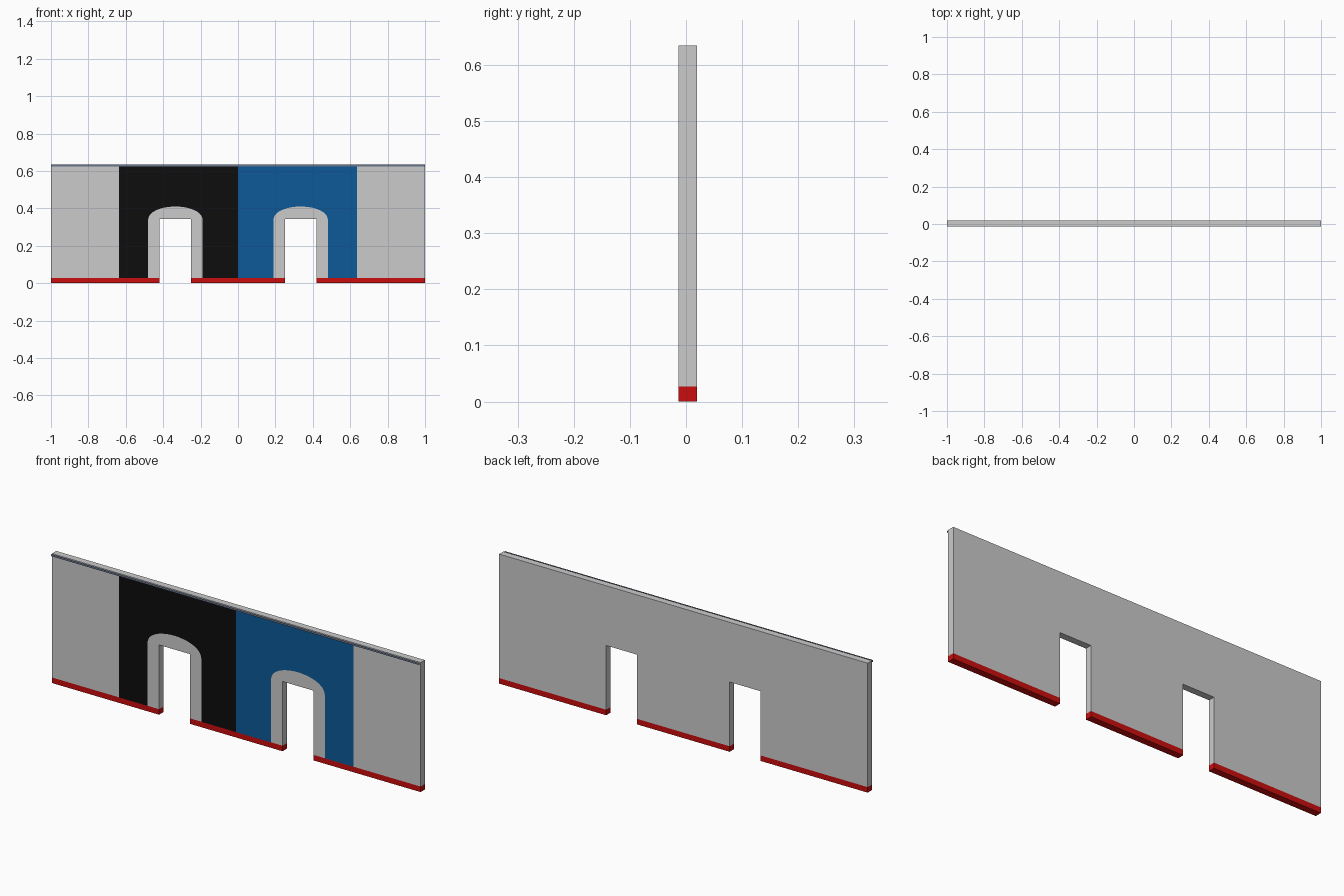
import bpy, bmesh
from math import cos, sin, pi

if "Cube" in bpy.data.objects:
    bpy.data.objects.remove(bpy.data.objects["Cube"])

HALF, TOP, SKIRT = 1.0, 0.635, 0.027
FRONT, BACK = -0.013, 0.02
DOOR_X, DOOR_HALF, DOOR_TOP = 0.335, 0.084, 0.342


def material(name, rgb):
    m = bpy.data.materials.new(name)
    m.diffuse_color = (*rgb, 1)
    m.use_nodes = True
    m.node_tree.nodes["Principled BSDF"].inputs["Base Color"].default_value = m.diffuse_color
    return m


def slab(name, outline, y0, y1=None, mat=None):
    """Flat shape drawn in x/z at y0, extruded to y1 when given."""
    bm = bmesh.new()
    face = bm.faces.new([bm.verts.new((x, y0, z)) for x, z in outline])
    if y1 is not None:
        ext = bmesh.ops.extrude_face_region(bm, geom=[face])
        moved = [v for v in ext["geom"] if isinstance(v, bmesh.types.BMVert)]
        bmesh.ops.translate(bm, verts=moved, vec=(0, y1 - y0, 0))
        bmesh.ops.recalc_face_normals(bm, faces=bm.faces)
    mesh = bpy.data.meshes.new(name)
    bm.to_mesh(mesh)
    bm.free()
    ob = bpy.data.objects.new(name, mesh)
    bpy.context.collection.objects.link(ob)
    if mat:
        mesh.materials.append(mat)
    return ob


def rect(x0, x1, z0, z1):
    return [(x0, z0), (x1, z0), (x1, z1), (x0, z1)]


red = material("red", (0.6, 0.004, 0.004))
black = material("black", (0.004, 0.004, 0.004))
blue = material("blue", (0.004, 0.1, 0.32))
slate = material("slate", (0.14, 0.18, 0.28))

# Wall with two door notches
outline = [(-HALF, SKIRT)]
for c in (-DOOR_X, DOOR_X):
    l, r = c - DOOR_HALF, c + DOOR_HALF
    outline += [(l, SKIRT), (l, DOOR_TOP), (r, DOOR_TOP), (r, SKIRT)]
outline += [(HALF, SKIRT), (HALF, TOP), (-HALF, TOP)]
slab("wall", outline, FRONT, BACK)

# Skirting between the doors
inner, outer = DOOR_X - DOOR_HALF, DOOR_X + DOOR_HALF
for i, (x0, x1) in enumerate([(-HALF, -outer), (-inner, inner), (outer, HALF)]):
    slab(f"skirting_{i + 1}", rect(x0, x1, 0, SKIRT), FRONT, BACK, red)

# Painted panels, leaving a bare arched surround around each door
SPRING, RISE, ARCH_HALF = 0.335, 0.075, 0.146
for name, x0, x1, c, mat in (("black_panel", -0.636, 0, -DOOR_X, black),
                             ("blue_panel", 0, 0.636, DOOR_X, blue)):
    arch = [(c - ARCH_HALF * cos(pi * i / 20), SPRING + RISE * sin(pi * i / 20) ** 0.9)
            for i in range(21)]
    slab(name, [(x0, SKIRT), (c - ARCH_HALF, SKIRT)] + arch +
         [(c + ARCH_HALF, SKIRT), (x1, SKIRT), (x1, 0.627), (x0, 0.627)],
         FRONT - 0.001, mat=mat)

# Thin trim sheet standing just ahead of the top edge
slab("top_trim", rect(-HALF, HALF, 0.625, TOP), -0.02, mat=slate)
